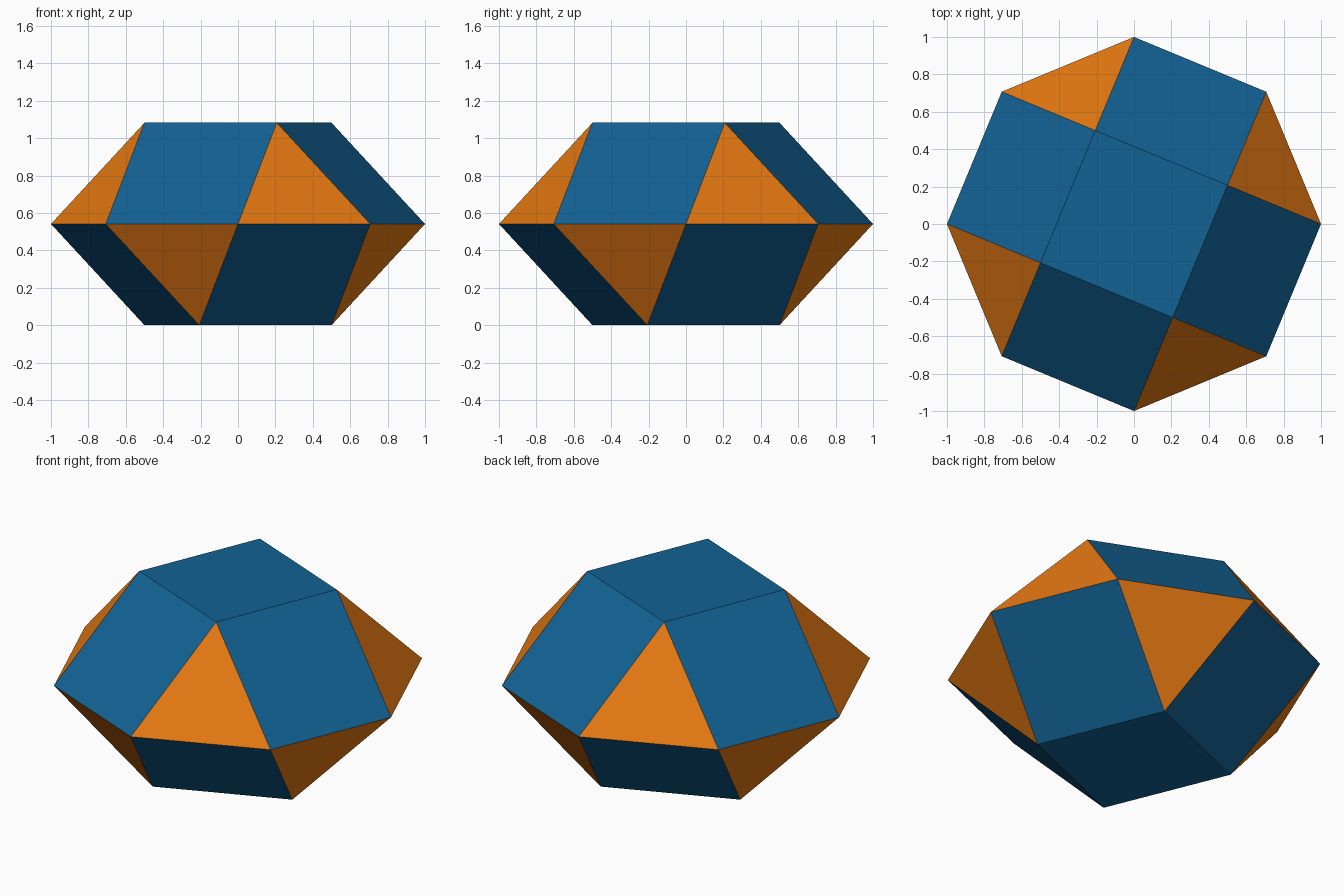
import bpy, bmesh
from math import cos, sin, radians

if "Cube" in bpy.data.objects:
    bpy.data.objects.remove(bpy.data.objects["Cube"], do_unlink=True)


def make_material(name, colour):
    mat = bpy.data.materials.new(name)
    mat.use_nodes = True
    mat.diffuse_color = colour
    mat.node_tree.nodes["Principled BSDF"].inputs["Base Color"].default_value = colour
    return mat


BLUE = make_material("deep blue", (0.006, 0.122, 0.301, 1))
ORANGE = make_material("orange", (0.863, 0.209, 0.0065, 1))

# All edges have equal length, so the cap radius is also the cupola height
EDGE = 2 * sin(radians(22.5))
CAP_RADIUS = EDGE / 2 ** 0.5

bm = bmesh.new()


def ring(count, radius, start, z):
    angles = [radians(start + 360 * i / count) for i in range(count)]
    return [bm.verts.new((radius * cos(a), radius * sin(a), z)) for a in angles]


# Octagonal waist shared by both cupolas
waist = ring(8, 1, 0, CAP_RADIUS)


def cupola(z, shift):
    """Square cap joined to the waist by alternating triangles and squares."""
    cap = ring(4, CAP_RADIUS, 22.5 + 45 * shift, z)
    bm.faces.new(cap)
    for k in range(4):
        a, b, c = (waist[(2 * k + shift + i) % 8] for i in range(3))
        bm.faces.new((a, b, cap[k]))
        bm.faces.new((b, c, cap[(k + 1) % 4], cap[k]))


# Upper cupola, and the lower one turned by an eighth
cupola(2 * CAP_RADIUS, 0)
cupola(0, 1)
bmesh.ops.recalc_face_normals(bm, faces=bm.faces)

# Squares are blue, triangles orange
for face in bm.faces:
    face.material_index = 1 if len(face.verts) == 3 else 0

mesh = bpy.data.meshes.new("square_gyrobicupola")
bm.to_mesh(mesh)
bm.free()
mesh.materials.append(BLUE)
mesh.materials.append(ORANGE)
solid = bpy.data.objects.new("square_gyrobicupola", mesh)
bpy.context.collection.objects.link(solid)
